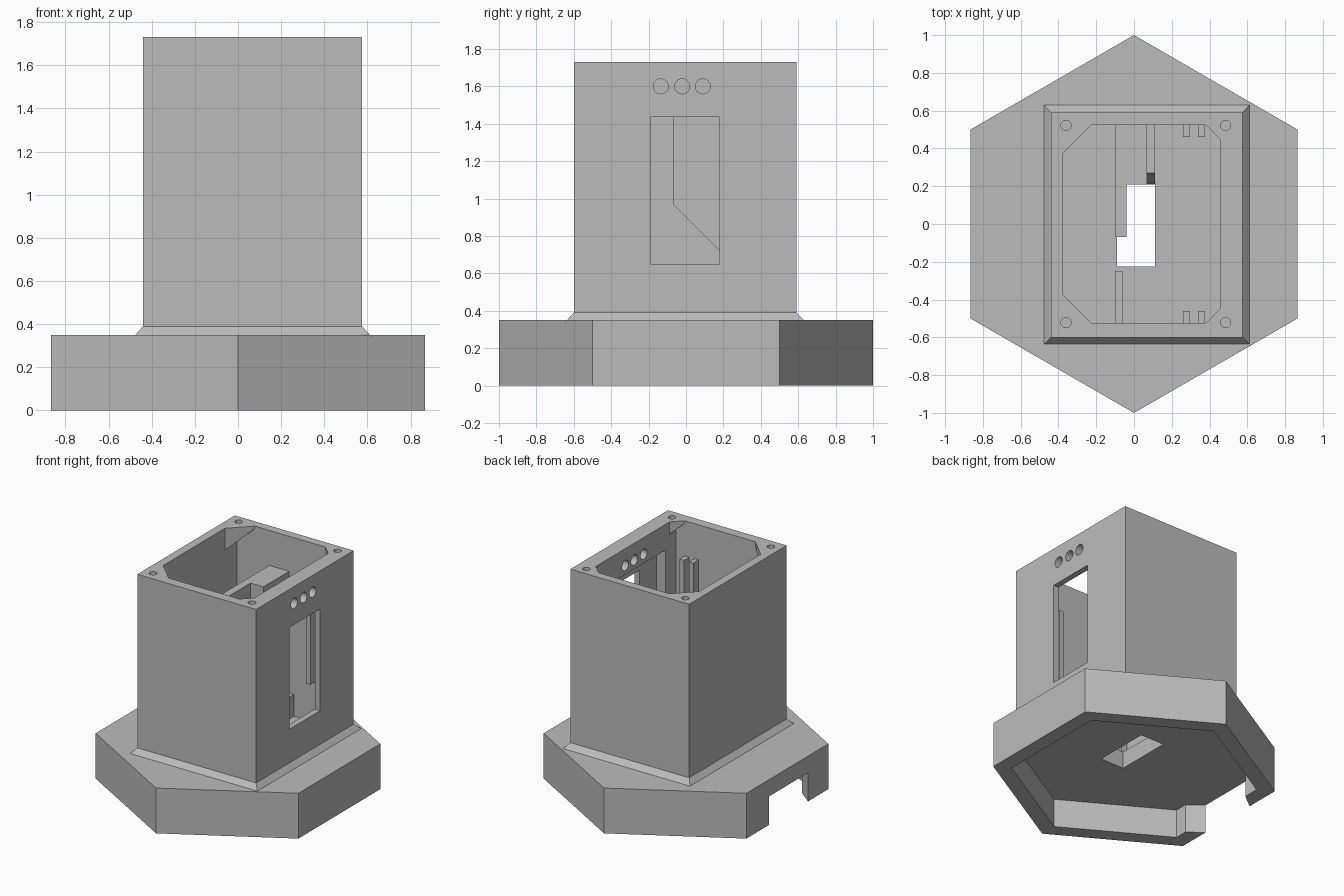
import bpy, bmesh
from math import radians, sin, cos
from mathutils import Matrix

if "Cube" in bpy.data.objects:
    bpy.data.objects.remove(bpy.data.objects["Cube"])

grey = bpy.data.materials.new("plain_grey")
grey.use_nodes = True
grey.diffuse_color = (0.5, 0.5, 0.5, 1)
grey.node_tree.nodes["Principled BSDF"].inputs["Base Color"].default_value = (0.5, 0.5, 0.5, 1)


def finish(name, bm):
    bmesh.ops.recalc_face_normals(bm, faces=bm.faces)
    mesh = bpy.data.meshes.new(name)
    bm.to_mesh(mesh)
    bm.free()
    mesh.materials.append(grey)
    obj = bpy.data.objects.new(name, mesh)
    bpy.context.scene.collection.objects.link(obj)
    return obj


def hull(name, points):
    """Convex solid around a few corner points."""
    bm = bmesh.new()
    for p in points:
        bm.verts.new(p)
    bmesh.ops.convex_hull(bm, input=bm.verts)
    bmesh.ops.dissolve_limit(bm, angle_limit=0.01, verts=bm.verts, edges=bm.edges)
    return finish(name, bm)


def box(name, xs, ys, zs):
    return hull(name, [(x, y, z) for x in xs for y in ys for z in zs])


def prism(name, outline, z0, z1):
    return hull(name, [(x, y, z) for x, y in outline for z in (z0, z1)])


def cylinder(name, centre, radius, depth, axis="Z"):
    bm = bmesh.new()
    turn = Matrix.Rotation(radians(90), 4, "Y") if axis == "X" else Matrix()
    bmesh.ops.create_cone(bm, cap_ends=True, segments=32, radius1=radius,
                          radius2=radius, depth=depth,
                          matrix=Matrix.Translation(centre) @ turn)
    return finish(name, bm)


def combine(target, tool, operation):
    mod = target.modifiers.new("bool", "BOOLEAN")
    mod.operation = operation
    mod.solver = "EXACT"
    mod.object = tool
    graph = bpy.context.evaluated_depsgraph_get()
    result = bpy.data.meshes.new_from_object(target.evaluated_get(graph))
    target.modifiers.clear()
    target.data = result
    bpy.data.objects.remove(tool)


def hexagon(r):
    return [(r * sin(radians(60 * i)), r * cos(radians(60 * i))) for i in range(6)]


FLOOR, TOP = 0.35, 1.73
X0, X1, Y1 = -0.375, 0.455, 0.525      # inner faces of the tower

# Hexagonal base, sloped skirt and tower as one shell
shell = prism("housing", hexagon(1), 0, FLOOR)
skirt = hull("skirt", [(x, y, 0.34) for x in (-0.485, 0.62) for y in (-0.645, 0.64)] +
             [(x, y, 0.39) for x in (-0.44, 0.575) for y in (-0.6, 0.59)])
combine(shell, skirt, "UNION")
combine(shell, box("tower", (-0.44, 0.575), (-0.6, 0.59), (0.3, TOP)), "UNION")

# Hollow underside, flared cable notch, tower cavity and floor opening
cuts = [
    prism("under_cut", hexagon(0.87), -0.1, 0.22),
    prism("notch_cut", [(-0.9, -0.225), (-0.9, 0.2), (-0.74, 0.325), (-0.74, -0.35)], -0.1, 0.22),
    box("cavity_cut", (X0, X1), (-Y1, Y1), (FLOOR, 1.9)),
    box("floor_cut", (-0.09, 0.11), (-0.225, 0.21), (0.1, 0.5)),
    box("wall_recess_cut", (0.4, 0.53), (-0.4, 0.4), (0.36, 1.53)),
    box("window_cut", (0.4, 0.7), (-0.19, 0.18), (0.65, 1.435)),
]
cuts += [cylinder("port_cut", (0.5, y, 1.6), 0.04, 0.3, "X") for y in (-0.135, -0.02, 0.09)]
for cut in cuts:
    combine(shell, cut, "DIFFERENCE")

# Corner gussets, each with a sloping underside
for wall, size, inward in ((X0, 0.15, 1), (X1, 0.075, -1)):
    for side in (-1, 1):
        a, b = (wall, side * (Y1 - size)), (wall + inward * size, side * Y1)
        back = wall - inward * 0.02
        corner = (back, side * (Y1 + 0.02))
        low = TOP - 0.02 - size
        pts = [(*a, TOP), (*b, TOP), (*a, low), (*b, TOP - 0.02),
               (*corner, TOP), (*corner, low),
               (back, a[1], TOP), (back, a[1], low),
               (b[0], corner[1], TOP), (b[0], corner[1], TOP - 0.02)]
        combine(shell, hull("gusset", pts), "UNION")

# Screw holes in the rim
for x in (-0.36, 0.485):
    for y in (-0.522, 0.522):
        combine(shell, cylinder("screw_cut", (x, y, TOP), 0.027, 0.2), "DIFFERENCE")


# Inner bracket on the back wall, L-shaped in plan, with a sloping underside
def bracket(name, xs, front):
    def under(y):
        return 0.9 - y
    hull(name, [(x, y, z) for x in xs for y in (front, Y1 + 0.01)
                for z in (under(y), 1.46)])


bracket("bracket_arm", (-0.1, -0.04), -0.07)
bracket("bracket_body", (-0.04, 0.07), 0.21)

# Low floor ribs beside the opening
hull("back_rib", [(x, y, z) for x in (0.07, 0.11)
                  for y, z in ((0.21, 0.345), (0.27, 0.52), (Y1, 0.52), (Y1, 0.345))])
box("front_rib", (-0.1, -0.06), (-Y1, -0.25), (0.345, 0.52))

# Paired guide posts on the front and back walls
for side, word in ((-1, "front"), (1, "back")):
    for i, x in enumerate((0.26, 0.34)):
        box(f"{word}_guide_post_{i + 1}", (x, x + 0.036),
            (side * 0.46, side * (Y1 + 0.01)), (0.67, 1.46))
